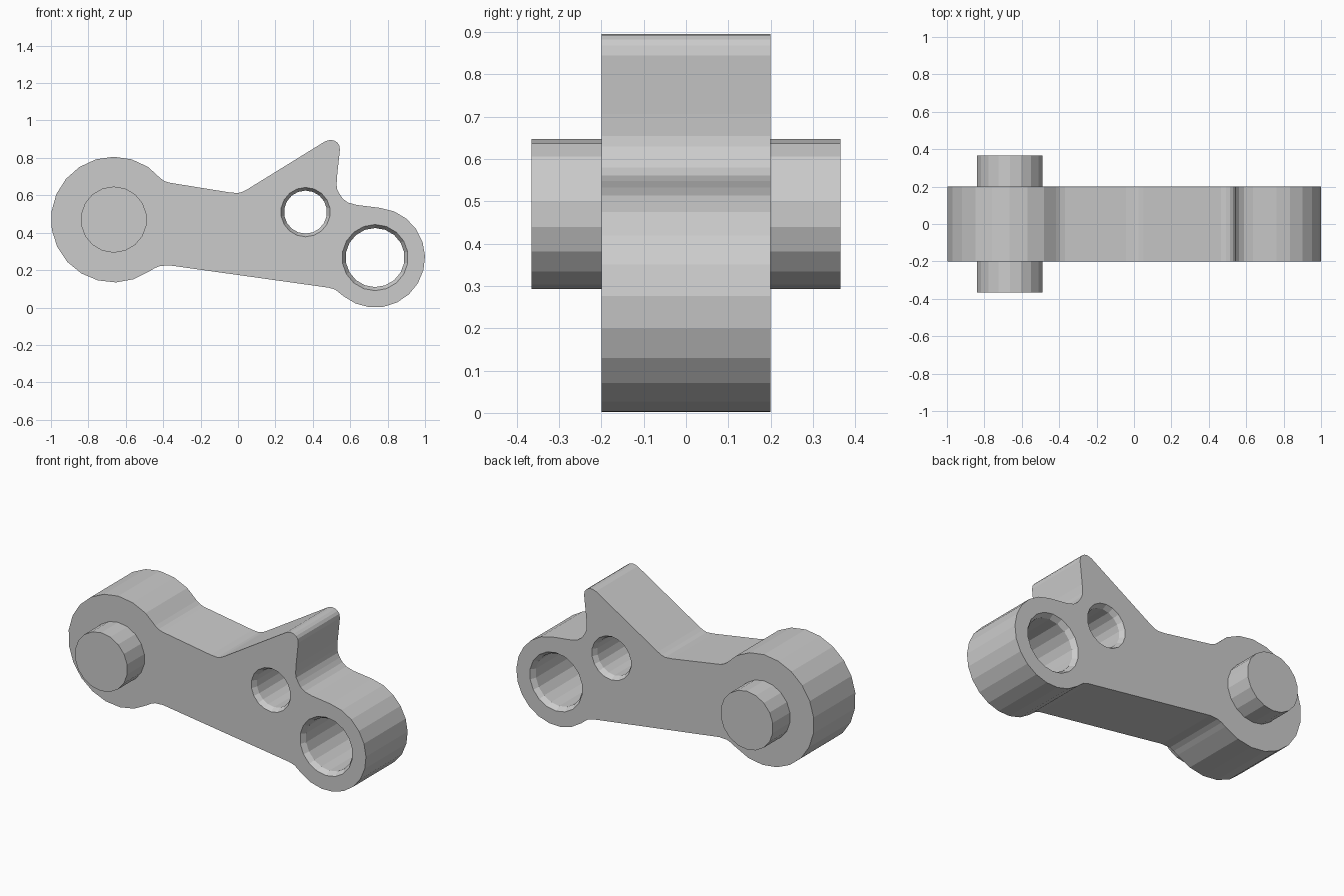
import bpy, bmesh
from math import radians, cos, sin, pi

if "Cube" in bpy.data.objects:
    bpy.data.objects.remove(bpy.data.objects["Cube"])


def arc(cx, cz, r, a0, a1, n):
    return [(cx + r * cos(radians(a0 + (a1 - a0) * i / n)),
             cz + r * sin(radians(a0 + (a1 - a0) * i / n))) for i in range(n + 1)]


def loft(name, rings):
    """Closed solid through matching rings, each ring = (y, [(x, z), ...])."""
    bm = bmesh.new()
    loops = [[bm.verts.new((x, y, z)) for x, z in pts] for y, pts in rings]
    n = len(loops[0])
    for a, b in zip(loops, loops[1:]):
        for i in range(n):
            j = (i + 1) % n
            bm.faces.new((a[i], a[j], b[j], b[i]))
    bm.faces.new(loops[0])
    bm.faces.new(loops[-1])
    bmesh.ops.recalc_face_normals(bm, faces=bm.faces)
    me = bpy.data.meshes.new(name)
    bm.to_mesh(me)
    bm.free()
    ob = bpy.data.objects.new(name, me)
    bpy.context.collection.objects.link(ob)
    return ob


def combine(target, other, op):
    m = target.modifiers.new(op.lower(), 'BOOLEAN')
    m.object, m.operation, m.solver = other, op, 'EXACT'
    bpy.context.view_layer.objects.active = target
    bpy.ops.object.modifier_apply(modifier=m.name)
    bpy.data.objects.remove(other)


def circle(cx, cz, r):
    return arc(cx, cz, r, 90, 430, 17)


H = 0.2                    # half thickness of the lever plate
LEFT, RIGHT, SMALL = (-0.664, 0.47), (0.733, 0.267), (0.361, 0.51)

# lever plate outline, counter-clockwise from the left lobe
outline = arc(*LEFT, 0.336, 57, 305, 15)
outline += [(-0.445, 0.211), (-0.417, 0.222), (-0.364, 0.225),      # lower left fillet
            (0.485, 0.106), (0.519, 0.096), (0.54, 0.08)]           # lower right fillet
outline += arc(*RIGHT, 0.267, 230.5, 444, 13)
outline += [(0.636, 0.548), (0.588, 0.561), (0.562, 0.58), (0.545, 0.604),
            (0.531, 0.63), (0.527, 0.655), (0.53, 0.706),           # notch
            (0.545, 0.845), (0.541, 0.868), (0.53, 0.883),
            (0.514, 0.893), (0.492, 0.896), (0.465, 0.888),         # finger tip
            (0.05, 0.632), (0.025, 0.619), (0, 0.612), (-0.043, 0.615),
            (-0.37, 0.668), (-0.395, 0.677), (-0.417, 0.693)]       # upper edge
lever = loft("pivot_lever", [(-H, outline), (H, outline)])

# pivot pin standing out on both sides
pin = circle(LEFT[0], LEFT[1], 0.177)
combine(lever, loft("pivot_pin", [(-0.365, pin), (0.365, pin)]), 'UNION')

# two through holes with chamfered rims
C = 0.03
for (cx, cz), rim, bore in ((SMALL, 0.132, 0.115), (RIGHT, 0.177, 0.158)):
    flare = rim + (rim - bore)
    cutter = loft("hole_cutter", [
        (y, circle(cx, cz, r)) for y, r in
        ((-H - C, flare), (-H + C, bore), (H - C, bore), (H + C, flare))])
    cutter.hide_render = True
    combine(lever, cutter, 'DIFFERENCE')
